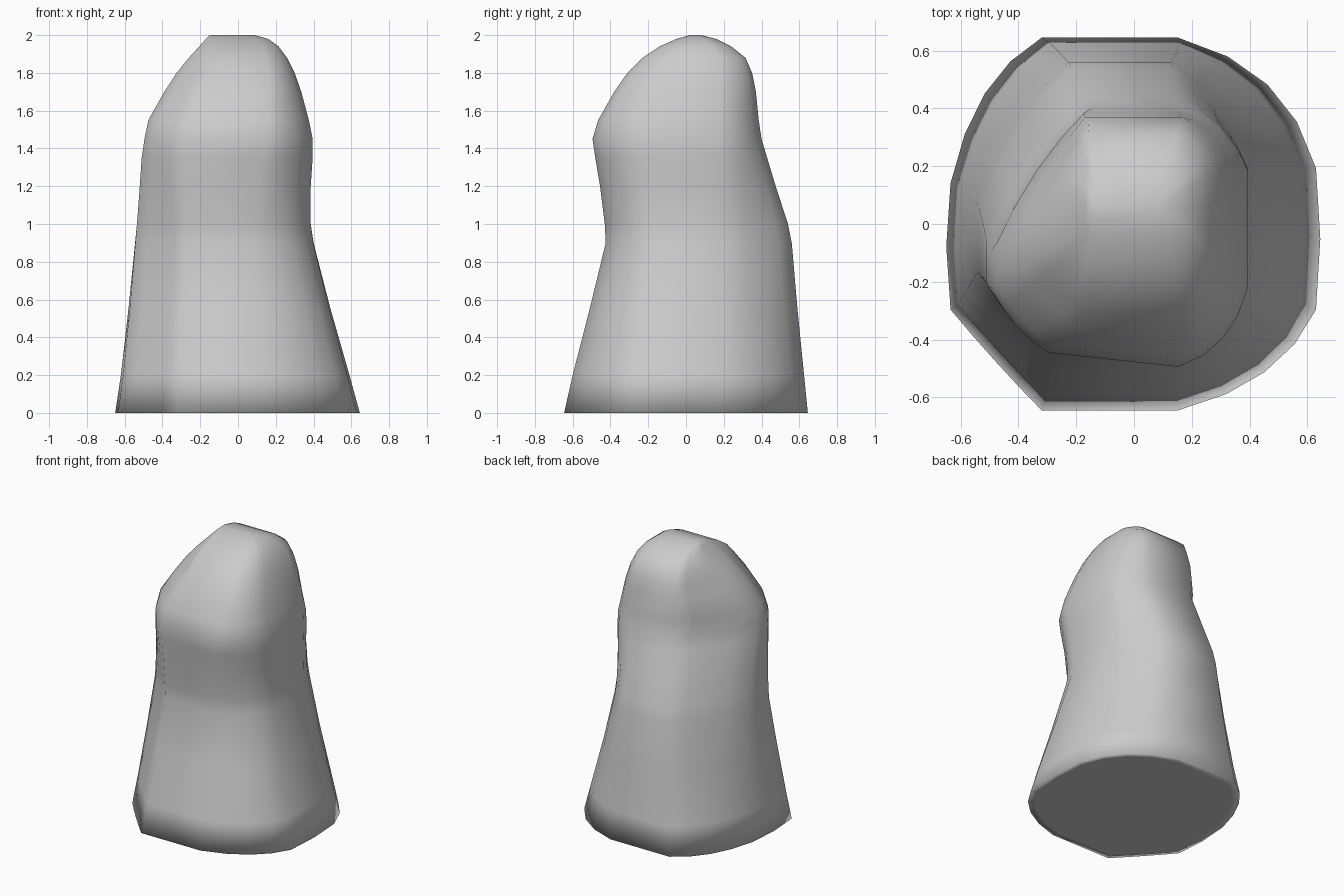
import bpy, bmesh
from mathutils import Vector

if "Cube" in bpy.data.objects:
    bpy.data.objects.remove(bpy.data.objects["Cube"])

# Silhouette per level: z, x min, x max, y min, y max
LEVELS = [
    (0.00, -0.65, 0.645, -0.645, 0.645),
    (0.20, -0.62, 0.59, -0.60, 0.625),
    (0.55, -0.58, 0.49, -0.51, 0.59),
    (0.90, -0.545, 0.40, -0.425, 0.56),
    (1.00, -0.535, 0.385, -0.43, 0.54),
    (1.20, -0.52, 0.385, -0.455, 0.475),
    (1.35, -0.51, 0.395, -0.48, 0.43),
    (1.45, -0.495, 0.395, -0.495, 0.40),
    (1.55, -0.475, 0.375, -0.465, 0.385),
    (1.70, -0.39, 0.335, -0.38, 0.37),
    (1.80, -0.325, 0.30, -0.31, 0.35),
    (1.88, -0.26, 0.26, -0.23, 0.315),
    (1.94, -0.205, 0.215, -0.14, 0.24),
    (1.98, -0.17, 0.16, -0.05, 0.16),
    (2.00, -0.15, 0.09, 0.02, 0.08),
]

# Per level: flat part of each side as fractions (front x, right y, back x, left y pairs),
# then the bulge of the corners (front right, back right, back left, front left)
SHAPES = [
    (0.00, (0.255, 0.62, 0.27, 0.65, 0.255, 0.62, 0.27, 0.61, 0.24, 0.28, 0.23, 0.02)),
    (0.95, (0.28, 0.68, 0.27, 0.64, 0.34, 0.72, 0.26, 0.50, 0.32, 0.14, 0.12, 0.02)),
    (1.45, (0.22, 0.73, 0.31, 0.76, 0.39, 0.73, 0.31, 0.45, 0.28, 0.27, 0.10, 0.12)),
    (1.80, (0.25, 0.78, 0.30, 0.74, 0.27, 0.78, 0.30, 0.52, 0.28, 0.24, 0.10, 0.06)),
    (2.00, (0.08, 0.80, 0.25, 0.75, 0.08, 0.80, 0.25, 0.75, 0.25, 0.22, 0.10, 0.05)),
]


def shape_at(z):
    for (z0, a), (z1, b) in zip(SHAPES, SHAPES[1:]):
        if z <= z1:
            t = (z - z0) / (z1 - z0)
            return [p + (q - p) * t for p, q in zip(a, b)]


def corner(a, b, c, bulge, n=4):
    """Points from a to b, bulging towards the box corner c."""
    mid = (a + b) / 2
    ctrl = mid + (c - mid) * 2 * bulge
    return [a * (1 - t) ** 2 + ctrl * 2 * t * (1 - t) + b * t * t
            for t in (i / n for i in range(n + 1))]


def ring(z, x0, x1, y0, y1):
    s = shape_at(z)
    px = lambda t: x0 + (x1 - x0) * t
    py = lambda t: y0 + (y1 - y0) * t
    V = Vector
    lift = 0.05 * max(0, 1 - abs(z - 1.45) / 0.4)  # head front turns back at the left
    bow = 0.015 * max(0, 1 - z)                    # the sides bow out near the base
    l, r = x0 + bow, x1 - bow
    front_l = V((px(s[0]), y0 + lift))
    front_r = V((px(s[1]), y0))
    pts = corner(front_r, V((r, py(s[2]))), V((x1, y0)), s[8])
    pts.append(V((x1, py((s[2] + s[3]) / 2))))
    pts += corner(V((r, py(s[3]))), V((px(s[5]), y1)), V((x1, y1)), s[9])
    pts += corner(V((px(s[4]), y1)), V((l, py(s[7]))), V((x0, y1)), s[10])
    pts.append(V((x0, py((s[6] + s[7]) / 2))))
    pts += corner(V((l, py(s[6]))), front_l, V((x0, y0)), s[11])
    return [(p.x, p.y, z) for p in pts]


# Body lofted through the level rings, starting with a small ring inside the base
bm = bmesh.new()
outlines = [ring(*lv) for lv in LEVELS]
outlines.insert(0, [(x * 0.93, y * 0.93, 0) for x, y, z in outlines[0]])
rings = [[bm.verts.new(p) for p in o] for o in outlines]
for lo, hi in zip(rings, rings[1:]):
    n = len(lo)
    for i in range(n):
        j = (i + 1) % n
        bm.faces.new((lo[i], lo[j], hi[j], hi[i]))
bm.faces.new(rings[0][::-1])
bm.faces.new(rings[-1])
bmesh.ops.recalc_face_normals(bm, faces=bm.faces)
for face in bm.faces:
    face.smooth = True

mesh = bpy.data.meshes.new("body")
bm.to_mesh(mesh)
bm.free()
body = bpy.data.objects.new("body", mesh)
bpy.context.collection.objects.link(body)
